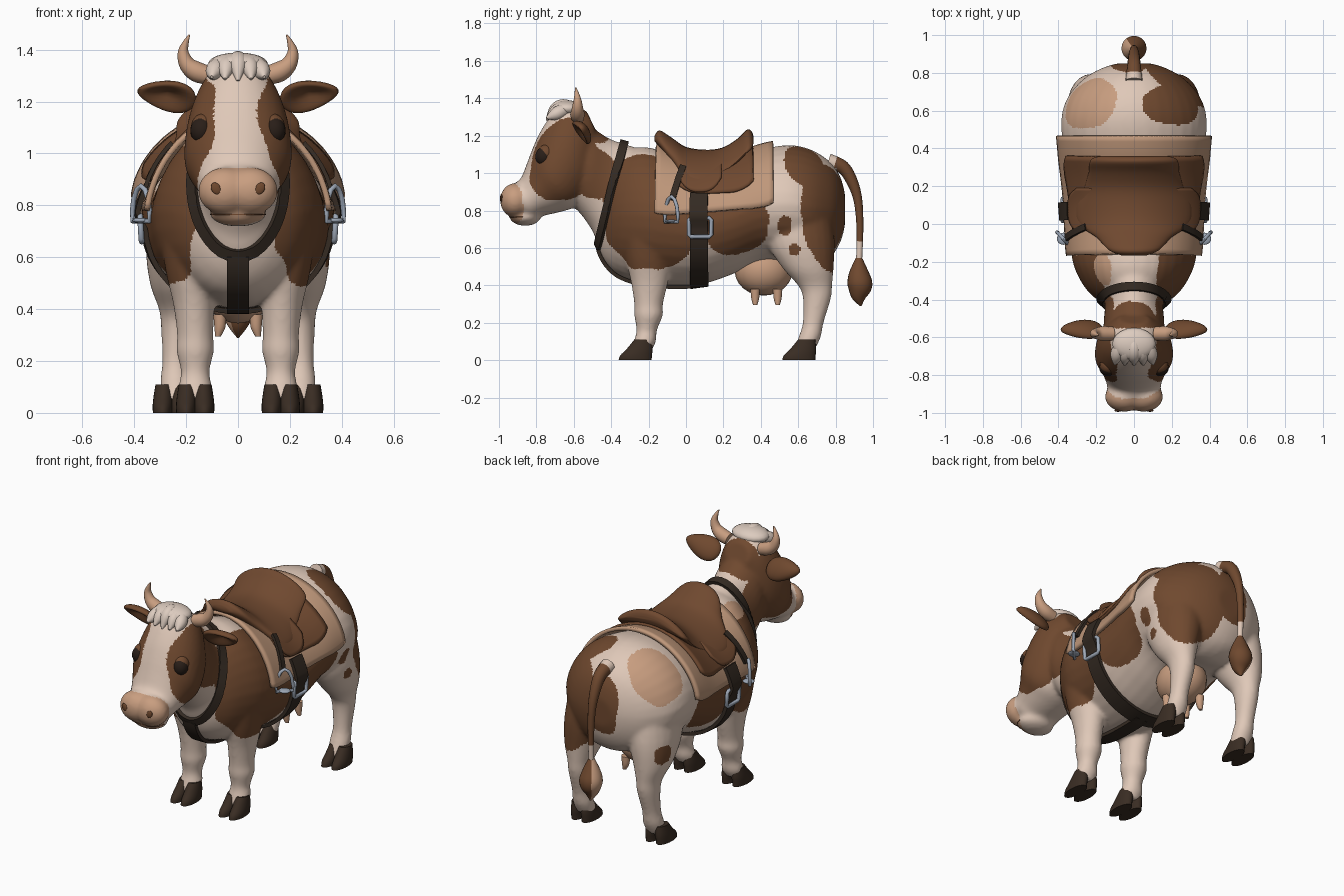
import bpy, bmesh, math
from mathutils import Vector as V, Matrix, noise
from mathutils.bvhtree import BVHTree

if "Cube" in bpy.data.objects:
    bpy.data.objects.remove(bpy.data.objects["Cube"])

COL = {"cream": (.74, .58, .48), "brown": (.16, .066, .028), "tan": (.58, .34, .215),
       "blanket_tan": (.52, .31, .195), "dark_leather": (.034, .023, .016), "hoof_dark": (.042, .026, .017),
       "metal": (.34, .39, .47), "eye_black": (.022, .013, .009), "hair_cream": (.72, .60, .52),
       "saddle_brown": (.16, .066, .029)}
MAT = {}
for k, c in COL.items():
    MAT[k] = bpy.data.materials.new(k)
    MAT[k].diffuse_color = (*c, 1)


# ---------- helpers ----------
def finish(o, angle=50):
    for p in o.data.polygons:
        p.use_smooth = True
    o.data.set_sharp_from_angle(angle=math.radians(angle))
    return o


def make(name, verts, faces, *mats):
    me = bpy.data.meshes.new(name)
    me.from_pydata([tuple(v) for v in verts], [], faces)
    bm = bmesh.new()
    bm.from_mesh(me)
    bmesh.ops.recalc_face_normals(bm, faces=bm.faces)
    bm.to_mesh(me)
    bm.free()
    for m in mats:
        me.materials.append(MAT[m])
    o = bpy.data.objects.new(name, me)
    bpy.context.scene.collection.objects.link(o)
    return finish(o)


def smooth(p, k=4):
    out = []
    for i in range(len(p) - 1):
        q = (p[max(i - 1, 0)], p[i], p[i + 1], p[min(i + 2, len(p) - 1)])
        for j in range(k):
            t = j / k
            out.append(tuple(.5 * (2 * b + (c - a) * t + (2 * a - 5 * b + 4 * c - d) * t * t
                                   + (3 * b - a - 3 * c + d) * t ** 3) for a, b, c, d in zip(*q)))
    return out + [tuple(p[-1])]


def skin(rings, closed=False):
    n, m = len(rings[0]), len(rings)
    faces = [(i * n + j, i * n + (j + 1) % n, (i + 1) % m * n + (j + 1) % n, (i + 1) % m * n + j)
             for i in range(m if closed else m - 1) for j in range(n)]
    if not closed:
        faces += [tuple(range(n)), tuple(range((m - 1) * n, m * n))]
    return [p for r in rings for p in r], faces


def oval(c, u, v, n=24):
    return [V(c) + V(u) * math.cos(2 * math.pi * i / n) + V(v) * math.sin(2 * math.pi * i / n) for i in range(n)]


def profile(spec, taper=0):       # rings from top (y, z), bottom (y, z), half width; taper narrows the top
    rings = [oval((0, (a + c) / 2, (b + d) / 2), (w, 0, 0), (0, (a - c) / 2, (b - d) / 2), 32)
             for a, b, c, d, w in smooth(spec)]
    for r in rings:
        for i, p in enumerate(r):
            p.x *= 1 - taper * max(0, math.sin(2 * math.pi * i / 32))
    return skin(rings)


def column(spec, s, k=4):     # horizontal rings x, y, z, rx, ry
    return skin([oval((s * x, y, z), (a, 0, 0), (0, b, 0)) for x, y, z, a, b in smooth(spec, k)])


def tube(name, path, ref, mat, closed=False, n=12):     # path of x, y, z, radius
    rings, m = [], len(path)
    for i, p in enumerate(path):
        a, b = (path[i - 1], path[(i + 1) % m]) if closed else (path[max(i - 1, 0)], path[min(i + 1, m - 1)])
        t = (V(b[:3]) - V(a[:3])).normalized()
        u = (V(ref) - t * V(ref).dot(t)).normalized()
        rings.append(oval(p[:3], u * p[3], t.cross(u) * p[3], n))
    return make(name, *skin(rings, closed), mat)


def ball(c, r, rot=0, n=20):
    bm = bmesh.new()
    bmesh.ops.create_uvsphere(bm, u_segments=n, v_segments=n // 2 + 2, radius=1)
    bm.transform(Matrix.Translation(c) @ Matrix.Rotation(rot, 4, 'Y') @ Matrix.Diagonal((*r, 1)))
    bm.verts.index_update()
    res = [v.co.copy() for v in bm.verts], [tuple(v.index for v in f.verts) for f in bm.faces]
    bm.free()
    return res


def merge(*parts):
    verts, faces = [], []
    for v, f in parts:
        faces += [tuple(i + len(verts) for i in q) for q in f]
        verts += v
    return verts, faces


# ---------- body: torso, neck, head and legs fused ----------
torso = [(-.46, .85, -.46, .58, .08), (-.42, .98, -.42, .51, .165), (-.35, 1.1, -.35, .45, .25),
         (-.22, 1.14, -.22, .41, .32), (-.05, 1.09, -.05, .4, .342), (.1, 1.05, .1, .41, .356),
         (.25, 1.07, .25, .46, .366), (.4, 1.125, .4, .52, .376), (.55, 1.15, .55, .52, .386),
         (.67, 1.125, .67, .51, .352), (.77, 1.06, .77, .55, .265), (.825, .98, .825, .63, .17), (.85, .89, .85, .72, .09)]
neck = [(-.25, 1.13, -.33, .48, .22), (-.34, 1.16, -.46, .6, .163), (-.41, 1.185, -.5, .69, .155),
        (-.5, 1.24, -.58, .8, .16), (-.6, 1.28, -.66, .85, .12)]
head = [(-.53, 1.33, -.47, 1.2, .08), (-.62, 1.37, -.47, 1.05, .14), (-.71, 1.32, -.49, .93, .185),
        (-.78, 1.22, -.54, .86, .205), (-.825, 1.12, -.6, .815, .205), (-.855, 1.04, -.68, .79, .175),
        (-.885, .97, -.77, .77, .15), (-.92, .945, -.82, .75, .14), (-.96, .92, -.9, .77, .12)]
front_leg = [(.19, -.2, .75, .12, .15), (.18, -.2, .55, .1, .125), (.17, -.195, .42, .08, .1),
             (.165, -.2, .3, .07, .077), (.165, -.2, .24, .073, .077), (.165, -.21, .16, .055, .055),
             (.165, -.22, .1, .065, .06), (.165, -.24, .05, .058, .055)]
hind_leg = [(.18, .6, .85, .15, .17), (.215, .61, .65, .14, .185), (.235, .65, .5, .105, .14),
            (.235, .69, .4, .07, .092), (.235, .7, .33, .062, .075), (.24, .68, .2, .052, .056),
            (.24, .66, .12, .06, .06), (.24, .63, .05, .055, .055)]
parts = [profile(torso, .09), profile(neck), profile(head), ball((0, -.86, .768), (.11, .085, .05))]
for s in (1, -1):
    parts += [column(front_leg, s), column(hind_leg, s), ball((s * .05, -.915, .855), (.105, .08, .092))]
raw = make("body_raw", *merge(*parts))
mod = raw.modifiers.new("fuse", 'REMESH')
mod.mode, mod.voxel_size = 'VOXEL', .0105
mod = raw.modifiers.new("soften", 'SMOOTH')
mod.iterations = 12
me = bpy.data.meshes.new_from_object(raw.evaluated_get(bpy.context.evaluated_depsgraph_get()))
bpy.data.objects.remove(raw)
body = bpy.data.objects.new("body", me)
bpy.context.scene.collection.objects.link(body)
me.materials.clear()
for m in ("cream", "brown", "tan"):
    me.materials.append(MAT[m])

# coat patches: colour slot, centre, radii
patches = [(1, 0, -.48, 1.26, .2, .08, .12), (1, .34, -.2, .82, .3, .28, .34), (1, -.36, -.2, .8, .3, .28, .32),
           (1, .26, .81, .8, .21, .2, .32), (1, .25, .64, 1.07, .21, .11, .14), (1, .36, .53, .72, .2, .036, .05),
           (1, .36, .58, .59, .2, .03, .033), (1, -.31, .7, .57, .12, .055, .055), (1, -.02, .87, .86, .1, .09, .2),
           (2, -.25, .64, 1.03, .16, .14, .18), (2, -.18, -.26, 1.1, .06, .1, .08), (2, 0, -.95, .83, .25, .085, .12)]
for s in (1, -1):
    patches += [(1, s * .22, -.65, 1.085, .162, .23, .245), (1, s * .22, -.5, 1.01, .15, .14, .16),
                (1, s * .36, .26, .72, .2, .17, .16)]
for f in me.polygons:
    c = f.center
    wob = 1 + .3 * noise.noise(c * 7)
    for slot, x, y, z, a, b, d in patches:
        if abs((c.x - x) / a) ** 2.5 + abs((c.y - y) / b) ** 2.5 + abs((c.z - z) / d) ** 2.5 < wob:
            f.material_index = slot
finish(body, 80)
bvh = BVHTree.FromPolygons([v.co for v in me.vertices], [tuple(p.vertices) for p in me.polygons])


def cast(c, d, off=0.0, far=.7):      # outermost body point seen from c along d
    c, d = V(c), V(d).normalized()
    hit, nor, _, _ = bvh.ray_cast(c + d * far, -d)
    if hit is None:
        hit, nor = c + d * .3, d
    return hit + nor * off, nor


def strap(name, pts, w, t, mat, closed=False):
    rings, m = [], len(pts)
    for i, (p, n) in enumerate(pts):
        a, b = (i - 1, (i + 1) % m) if closed else (max(i - 1, 0), min(i + 1, m - 1))
        s = (pts[b][0] - pts[a][0]).cross(n).normalized()
        rings.append([p + s * w + n * t, p + s * w - n * t, p - s * w - n * t, p - s * w + n * t])
    return make(name, *skin(rings, closed), mat)


def drape(name, y0, y1, zmin, off, thick, mat, rows=16, cols=40):
    w, verts = cols + 1, []
    for i in range(rows + 1):
        y = y0 + (y1 - y0) * i / rows
        a0 = math.atan2(zmin(2 * i / rows - 1) - .75, .38)
        for j in range(w):
            a = a0 + (math.pi - 2 * a0) * j / cols
            verts.append(cast((0, y, .75), (math.cos(a), 0, math.sin(a)), off)[0])
    o = make(name, verts, [(i * w + j, i * w + j + 1, (i + 1) * w + j + 1, (i + 1) * w + j)
                           for i in range(rows) for j in range(cols)], mat)
    sol = o.modifiers.new("thickness", 'SOLIDIFY')
    sol.thickness, sol.offset = thick, 0


# ---------- head details, hooves ----------
X, Y = (1, 0, 0), (0, 1, 0)
for s, side in ((1, "right"), (-1, "left")):
    tube("horn_" + side, smooth([(s * x, y, z, r) for x, y, z, r in (
        (.11, -.58, 1.3, .036), (.16, -.58, 1.315, .039), (.197, -.58, 1.345, .031), (.211, -.58, 1.39, .021),
        (.2, -.585, 1.43, .011), (.187, -.59, 1.457, .003))]), Y, "tan")
    # cupped ear: the forward half of a flat ellipsoid is pressed in
    v, f = ball((0, 0, 0), (.115, .04, .068), 0, 24)
    for p in v:
        if p.y < 0:
            p.y *= 1 - 1.5 * max(0, 1 - math.hypot(p.x / .115, p.z / .068)) ** .6
        p.z *= 1 - .35 * p.x / .115
    mx = Matrix.Translation((s * .275, -.56, 1.222)) @ Matrix.Rotation(-s * .18, 4, 'Y') @ Matrix.Rotation(.65, 4, 'X')
    make("ear_" + side, [mx @ V((s * p.x, p.y, p.z)) for p in v], f, "brown")
    e, n = cast((0, -.66, 1.095), (s * .15, -.112, 0))
    make("eyelid_" + side, *ball(e - n * .027 + V((0, .008, .016)), (.046, .046, .05)), "brown")
    make("eye_" + side, *ball(e - n * .02, (.044, .044, .052)), "eye_black")
    p, n = cast((s * .085, -.85, .865), (0, -1, 0))
    make("nostril_" + side, *ball(p, (.018, .007, .024), s * .5), "brown")
    for leg, x, y in (("front", .165, 0), ("hind", .255, .875)):
        toes = [column([(x + t * .035, y - .272, 0, .038, .088), (x + t * .035, y - .267, .025, .039, .085),
                        (x + t * .033, y - .248, .06, .038, .069), (x + t * .031, y - .23, .11, .032, .046)], s, 3)
                for t in (1, -1)]
        make(f"{leg}_hoof_{side}", *merge(*toes), "hoof_dark")

# mouth line
mouth = [cast((0, -.84, .765), (math.sin(a), -math.cos(a), 0))[0] for a in [i * .16 for i in range(-8, 9)]]
tube("mouth_line", [(*p, .003) for p in mouth], (0, 0, 1), "brown", n=6)

# forelock made of a cap and swept locks
make("forelock_cap", *ball((0, -.635, 1.345), (.115, .085, .044)), "hair_cream")
for i in range(-2, 3):
    x = i * .046
    drop = .012 * abs(i)
    tube("forelock_lock", smooth([(x * .4, -.59, 1.36, .012), (x * .8, -.65, 1.362 - drop, .034),
                                  (x, -.7, 1.338 - drop, .034), (x * 1.1, -.745, 1.28 + drop * .6, .006)]), X, "hair_cream")

# ---------- tail and udder ----------
tail = tube("tail", smooth([(0, .76, 1.06, .045), (0, .84, 1.03, .036), (0, .89, .95, .03), (0, .92, .85, .023),
                            (0, .93, .7, .018), (0, .925, .52, .016)], 6), X, "brown")
tail.data.materials.append(MAT["cream"])
for f in tail.data.polygons:
    f.material_index = int(f.center.z < .63 or f.center.y < .8)
tuft = tube("tail_tuft", smooth([(0, .925, .545, .018), (0, .925, .46, .056), (0, .93, .4, .066), (0, .925, .34, .042),
                                 (0, .935, .29, .004)]), X, "brown", n=20)
tuft.data.materials.append(MAT["tan"])
for f in tuft.data.polygons:
    f.material_index = int(f.normal.x < -.5)
teats = [column([(x, y, .38, .025, .025), (x, y, .33, .021, .021), (x * 1.1, y, .295, .011, .011)], 1)
         for x in (.07, -.07) for y in (.37, .49)]
make("udder", *merge(ball((0, .415, .48), (.135, .155, .135)), *teats), "tan")

# ---------- saddle ----------
drape("blanket", -.165, .47, lambda t: .795 + .025 * t + .02 * abs(t) ** 8, .022, .022, "blanket_tan", 24)
drape("saddle_skirt", -.04, .37, lambda t: .9 + .07 * abs(t) ** 4, .038, .018, "saddle_brown")
drape("saddle_flap", -.04, .2, lambda t: .905 + .12 * abs(t) ** 3, .05, .018, "saddle_brown")
seat = [(-.168, 1.2, .06, .015), (-.14, 1.228, .13, .045), (-.07, 1.185, .2, .06), (0, 1.14, .295, .055),
        (.1, 1.125, .305, .05), (.19, 1.135, .265, .05), (.27, 1.18, .24, .05), (.325, 1.232, .235, .05),
        (.35, 1.225, .215, .035), (.36, 1.2, .17, .008)]
rings = [[V((p.x, p.y, p.z - 1.2 * p.x ** 2)) for p in oval((0, y, z - t), (w, 0, 0), (0, 0, t), 40)]
         for y, z, w, t in smooth(seat)]
make("seat", *skin(rings), "saddle_brown")

# ---------- straps, buckles, stirrups ----------
ring = [cast((0, -.4, .88), (math.cos(a), .235 * math.sin(a), .972 * math.sin(a)), .009)
        for a in [i * math.pi / 28 for i in range(56)]]
strap("neck_strap", ring, .023, .011, "dark_leather", True)
girth = []
for i in range(61):
    a = .36 - (math.pi + .72) * i / 60
    over = min(max((math.sin(a) + .1) / .12, 0), 1)
    girth.append(cast((0, .07, .75), (math.cos(a), 0, math.sin(a)), .01 + .034 * over))
strap("girth", girth, .048, .01, "dark_leather")
a0, a1 = math.atan2(-.19, -.36) + 2 * math.pi, math.atan2(-.4, .17) + 2 * math.pi
strap("breast_strap", [cast((0, -.1, .8), (0, math.cos(a), math.sin(a)), .01)
                       for a in [a0 + (a1 - a0) * i / 24 for i in range(25)]], .042, .01, "dark_leather")
frame = [(-.06, -.04), (-.05, -.05), (.05, -.05), (.06, -.04), (.06, .04), (.05, .05), (-.05, .05), (-.06, .04)]
arch = [(-.045, .74), (.045, .74), (.046, .775), (.038, .825), (.022, .86), (0, .875),
        (-.022, .86), (-.038, .825), (-.046, .775)]
for s, side in ((1, "right"), (-1, "left")):
    bx = abs(cast((0, .07, .71), (s, 0, 0))[0].x) + .026
    tube("buckle_" + side, [(s * (bx - .12 * abs(min(h, 0))), .075 + w, .71 + h, .011) for w, h in frame],
         X, "metal", True, 8)
    line = []
    for i in range(9):
        t, a = i / 8, .84 - .56 * i / 8
        line.append(cast((0, -.025 - .05 * t, .75), (s * math.cos(a), 0, math.sin(a)), .06 - .016 * t))
    strap("stirrup_strap_" + side, line, .017, .008, "dark_leather")
    tube("stirrup_" + side, [(s * (.374 + w * .72), -.078 + w * .75, z, .01) for w, z in arch],
         (s * .7, -.72, 0), "metal", True, 8)
    make("stirrup_tread_" + side, *ball((s * .374, -.078, .742), (.034, .032, .01)), "metal")

for m in bpy.data.materials:
    if m.users and not m.is_grease_pencil:
        m.use_nodes = True
        m.node_tree.nodes["Principled BSDF"].inputs["Base Color"].default_value = m.diffuse_color
